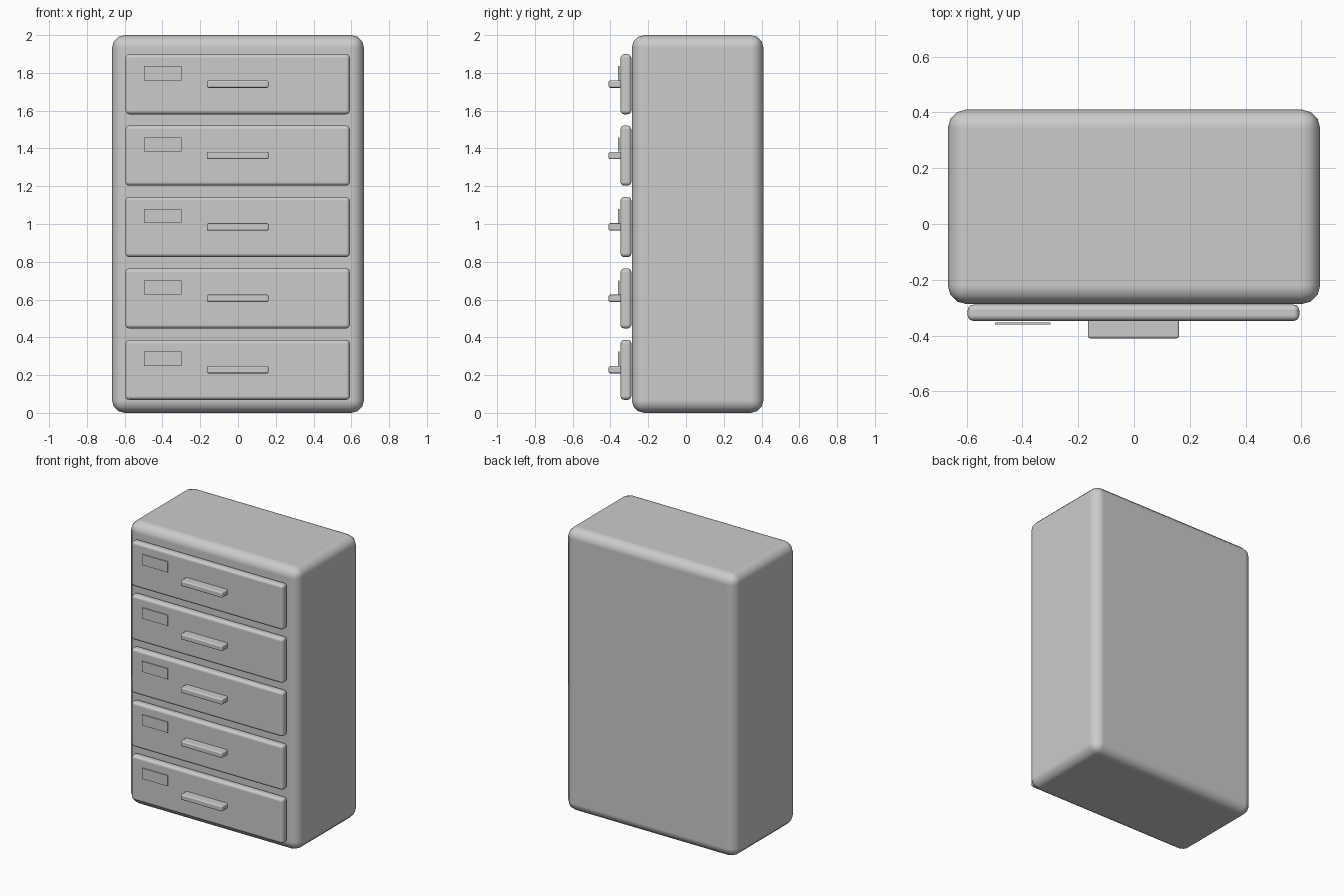
import bpy
import math

cube = bpy.data.objects.get("Cube")
if cube:
    bpy.data.objects.remove(cube, do_unlink=True)

# Single painted grey finish
grey = bpy.data.materials.new("light_grey")
grey.use_nodes = True
colour = (0.6, 0.6, 0.6, 1)
grey.diffuse_color = colour
grey.node_tree.nodes["Principled BSDF"].inputs["Base Color"].default_value = colour


def rounded_box(name, low, high, radius=0, segments=3):
    """Box between two corners, with optional rounded edges."""
    centre = [(a + b) / 2 for a, b in zip(low, high)]
    bpy.ops.mesh.primitive_cube_add(size=1, location=centre)
    box = bpy.context.object
    box.name = name
    box.scale = [b - a for a, b in zip(low, high)]
    bpy.ops.object.transform_apply(location=False, rotation=False, scale=True)
    box.data.materials.append(grey)
    if radius:
        bpy.ops.object.shade_smooth_by_angle(angle=math.radians(40))
        bevel = box.modifiers.new("rounded_edges", "BEVEL")
        bevel.width = radius
        bevel.segments = segments
        bevel.harden_normals = True
    return box


# Cabinet body
rounded_box("cabinet_body", (-0.667, -0.287, 0), (0.667, 0.41, 2), 0.067)

# Five drawers, each with a pull handle and a thin label plate
for i in range(5):
    z = 0.228 + i * 0.378
    rounded_box(f"drawer_{i + 1}", (-0.596, -0.347, z - 0.159),
                (0.592, -0.289, z + 0.159), 0.02)
    rounded_box(f"drawer_handle_{i + 1}", (-0.165, -0.41, z - 0.019),
                (0.162, -0.34, z + 0.02), 0.009, 2)
    rounded_box(f"label_plate_{i + 1}", (-0.498, -0.36, z + 0.021),
                (-0.299, -0.353, z + 0.096))
